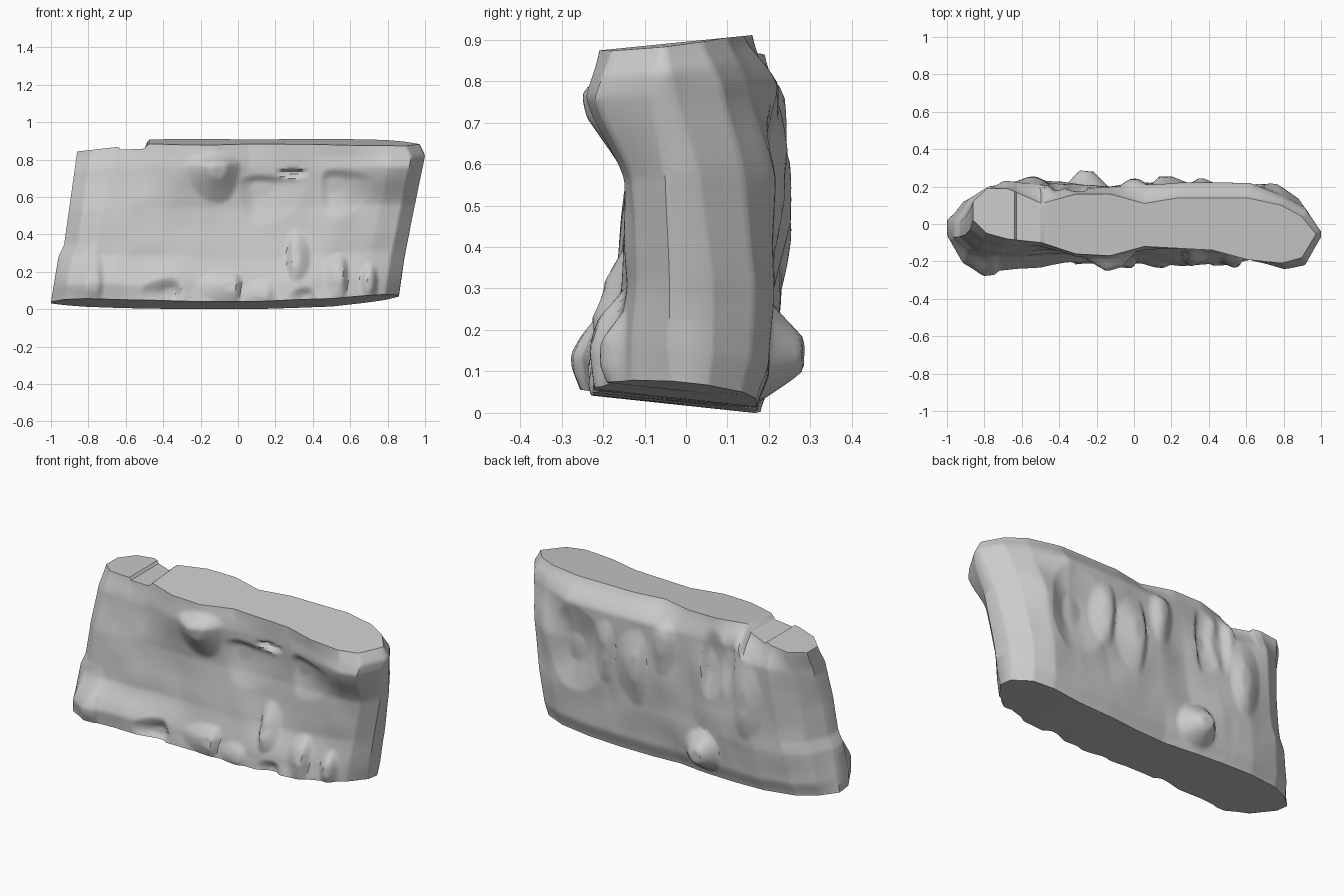
import bpy, bmesh, math
from mathutils import Vector, noise

cube = bpy.data.objects.get("Cube")
if cube:
    bpy.data.objects.remove(cube)

COLS, ROWS = 150, 64
STOPS = (0, .04, .1, .2, .3, .4, .5, .6, .7, .8, .9, .96, 1)
LEVELS = (0, .1, .3, .6, .86, 1)

# Face depth in hundredths, one row per level from base to crest
FRONT = (
    (-6, -19, -25, -23, -23, -21, -21, -21, -23, -22, -18, -13, -3),
    (-8, -21, -26, -24, -23, -20, -19, -20, -22, -20, -17, -13, -4),
    (-7, -14, -17, -17, -16, -16, -16, -16, -16, -15, -14, -12, -4),
    (-6, -13, -15, -14, -14, -14, -13, -12, -12, -14, -15, -13, -5),
    (-3, -9, -11, -12, -17, -19, -14, -13, -14, -19, -24, -22, -8),
    (2, -5, -8, -10, -16, -17, -12, -13, -14, -19, -21, -18, -6))
BACK = (
    (2, 9, 15, 18, 18, 17, 15, 16, 17, 17, 17, 14, 5),
    (2, 12, 18, 21, 21, 20, 18, 19, 20, 20, 20, 16, 6),
    (1, 13, 20, 23, 23, 20, 21, 21, 20, 21, 21, 17, 6),
    (3, 14, 22, 23, 21, 20, 22, 22, 21, 23, 21, 14, 3),
    (8, 17, 23, 21, 19, 20, 21, 22, 22, 22, 15, 9, -3),
    (12, 19, 19, 11, 16, 16, 11, 14, 14, 14, 10, 4, -5))

# Knobs and hollows: centre x, z, reach left, right, down, up, depth
FRONT_LUMPS = (
    (-.1, .77, .17, .11, .2, .07, .06),     # overhang
    (.1, .67, .09, .25, .22, .05, -.025),   # hollow under crest
    (.29, .735, .09, .09, .03, .02, -.03),  # slot
    (.5, .69, .06, .22, .2, .06, -.025),    # right hollow
    (.3, .27, .04, .09, .12, .16, .045),    # knob
    (-.02, .13, .2, .04, .1, .08, .04),     # low ledge
    (.14, .09, .12, .06, .08, .07, .025),
    (-.35, .09, .17, .05, .07, .08, -.04),  # undercuts
    (.37, .06, .1, .05, .06, .06, -.03),
    (.55, .2, .09, .04, .17, .1, .04),      # right ridges
    (.71, .15, .06, .04, .12, .1, .04),
    (-.76, .13, .15, .04, .1, .2, .02))     # left foot
BACK_LUMPS = (
    (-.26, .14, .1, .13, .11, .13, .08),    # corner knob
    (.58, .52, .22, .14, .24, .26, -.045),  # hollow
    (.15, .54, .05, .16, .24, .2, .035),    # ribs
    (.36, .58, .06, .1, .2, .17, .03),
    (0, .72, .08, .07, .2, .12, .03),
    (-.28, .66, .12, .04, .2, .2, -.035),   # grooves
    (-.42, .7, .04, .06, .2, .2, -.025),
    (-.53, .5, .12, .07, .2, .25, .025))


def lerp(a, b, t):
    return a + (b - a) * t


def locate(stops, t):
    i = 0
    while i < len(stops) - 2 and t > stops[i + 1]:
        i += 1
    return i, (t - stops[i]) / (stops[i + 1] - stops[i])


def curve(points, t):
    i, f = locate([p[0] for p in points], t)
    return lerp(points[i][1], points[i + 1][1], f)


def step(edge, soft, t):
    f = max(0, min(1, (t - edge) / soft + .5))
    return f * f * (3 - 2 * f)


def depth(table, u, v):
    i, f = locate(STOPS, u)
    j, g = locate(LEVELS, v)
    g = lerp(g, g * g * (3 - 2 * g), .4)
    return lerp(lerp(table[j][i], table[j][i + 1], f),
                lerp(table[j + 1][i], table[j + 1][i + 1], f), g) / 100


def lumps(items, x, z):
    total = 0
    for cx, cz, left, right, down, up, amount in items:
        dx = (x - cx) / (right if x > cx else left)
        dz = (z - cz) / (up if z > cz else down)
        total += amount * max(0, min(1, 1.5 * (1 - math.hypot(dx, dz))))
    return total


LEFT_END = ((0, -1), (.3, -.96), (.38, -.93), (1, -.86))
RIGHT_END = ((0, .86), (.25, .89), (.68, .96), (.93, 1), (1, .97))
BASE = ((-1, .035), (-.2, .02), (.1, .02), (.5, .035), (.86, .075), (1, .08))
CREST = ((-1, .84), (-.86, .845), (-.64, .87), (-.63, .855), (-.5, .86),
         (-.48, .897), (.8, .897), (.97, .89), (1, .885))


def rock_point(table, items, side, u, v):
    x = lerp(curve(LEFT_END, v), curve(RIGHT_END, v), u)
    y = depth(table, u, v)
    low = curve(BASE, x) - .11 * y
    high = curve(CREST, x) + .1 * y * step(-.49, .02, x)
    z = lerp(low, high, v)
    inner = min(1, u * 12, (1 - u) * 12)
    y += side * lumps(items, x, z) * inner * min(1, (1 - v) * 8)
    rough = noise.noise(Vector((x * 6, y * 3 + side * 5, z * 5)))
    y += .012 * rough * inner * math.sin(math.pi * v)
    return x, y, z


# Wall body: front and back sheets joined by crest, base and ends
bm = bmesh.new()
sheets = []
for table, items, side in ((FRONT, FRONT_LUMPS, -1), (BACK, BACK_LUMPS, 1)):
    sheet = []
    for r in range(ROWS + 1):
        row = []
        for c in range(COLS + 1):
            u = (1 - math.cos(math.pi * c / COLS)) / 2
            u = lerp(c / COLS, u, .4)
            row.append(bm.verts.new(rock_point(table, items, side, u, r / ROWS)))
        sheet.append(row)
    for r in range(ROWS):
        for c in range(COLS):
            bm.faces.new((sheet[r][c], sheet[r][c + 1],
                          sheet[r + 1][c + 1], sheet[r + 1][c]))
    sheets.append(sheet)
front, back = sheets
for r in (0, ROWS):
    for c in range(COLS):
        bm.faces.new((front[r][c], front[r][c + 1], back[r][c + 1], back[r][c]))
for c in (0, COLS):
    for r in range(ROWS):
        bm.faces.new((front[r][c], front[r + 1][c], back[r + 1][c], back[r][c]))
bmesh.ops.recalc_face_normals(bm, faces=bm.faces)

# Stand the wall on the ground
lowest = min(v.co.z for v in bm.verts)
bmesh.ops.translate(bm, verts=bm.verts, vec=(0, 0, -lowest))
mesh = bpy.data.meshes.new("rock_wall")
bm.to_mesh(mesh)
bm.free()
rock = bpy.data.objects.new("rock_wall", mesh)
bpy.context.collection.objects.link(rock)

stone = bpy.data.materials.new("grey_stone")
stone.use_nodes = True
colour = (.6, .6, .6, 1)
stone.diffuse_color = colour
stone.node_tree.nodes["Principled BSDF"].inputs["Base Color"].default_value = colour
mesh.materials.append(stone)

bpy.ops.object.select_all(action='DESELECT')
rock.select_set(True)
bpy.context.view_layer.objects.active = rock
bpy.ops.object.shade_smooth_by_angle(angle=math.radians(40))
